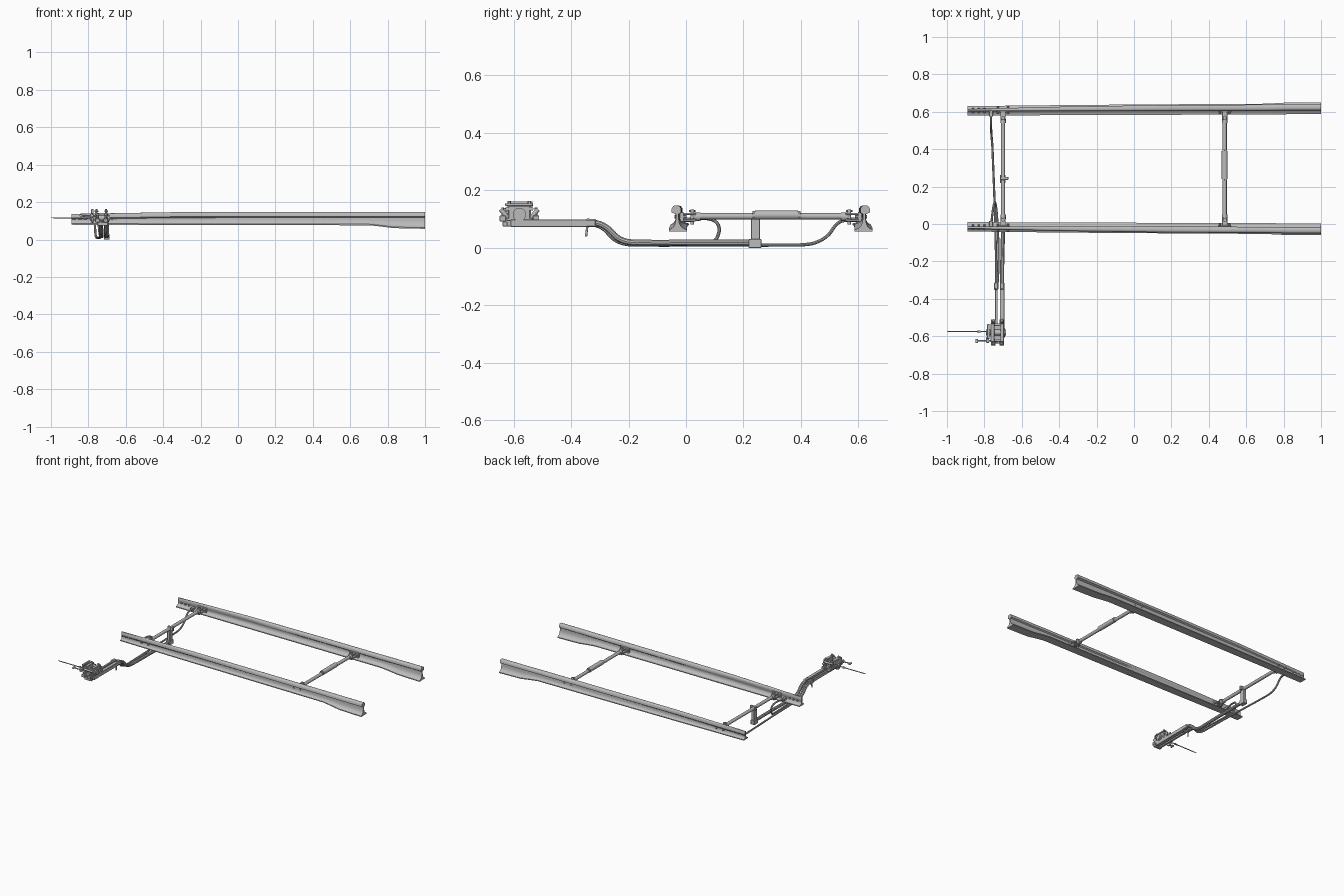
import bpy, bmesh, math
from mathutils import Vector

cube = bpy.data.objects.get("Cube")
if cube:
    bpy.data.objects.remove(cube, do_unlink=True)

steel = bpy.data.materials.new("grey steel")
steel.use_nodes = True
STEEL = (0.5, 0.5, 0.5, 1)
steel.diffuse_color = STEEL
bsdf = next(n for n in steel.node_tree.nodes if n.type == 'BSDF_PRINCIPLED')
bsdf.inputs["Base Color"].default_value = STEEL


def smooth_active(ob, angle=35):
    bpy.ops.object.select_all(action='DESELECT')
    ob.select_set(True)
    bpy.context.view_layer.objects.active = ob
    bpy.ops.object.shade_smooth_by_angle(angle=math.radians(angle))


def finish(name, bm, smooth=True):
    bmesh.ops.recalc_face_normals(bm, faces=bm.faces)
    mesh = bpy.data.meshes.new(name)
    bm.to_mesh(mesh)
    bm.free()
    mesh.materials.append(steel)
    ob = bpy.data.objects.new(name, mesh)
    bpy.context.collection.objects.link(ob)
    if smooth:
        smooth_active(ob)


def box(name, x, y, z, bevel=0.0015):
    """Box from its (low, high) limits on each axis."""
    bm = bmesh.new()
    bmesh.ops.create_cube(bm, size=1)
    for v in bm.verts:
        v.co = [lim[0] if c < 0 else lim[1] for c, lim in zip(v.co, (x, y, z))]
    bmesh.ops.bevel(bm, geom=bm.edges[:], offset=bevel, segments=1, affect='EDGES')
    finish(name, bm, False)


def rod(name, a, b, r, r2=None, sides=16):
    """Cylinder or cone between two points."""
    a, b = Vector(a), Vector(b)
    bm = bmesh.new()
    bmesh.ops.create_cone(bm, cap_ends=True, segments=sides, radius1=r,
                          radius2=r if r2 is None else r2, depth=(b - a).length)
    q = (b - a).to_track_quat('Z', 'Y')
    for v in bm.verts:
        v.co = q @ v.co + (a + b) / 2
    finish(name, bm, sides > 6)


def bent_rod(name, points, r):
    """Round bar swept along a smooth path."""
    cu = bpy.data.curves.new(name, 'CURVE')
    cu.dimensions = '3D'
    cu.bevel_depth, cu.bevel_resolution, cu.resolution_u = r, 3, 6
    cu.use_fill_caps = True
    sp = cu.splines.new('BEZIER')
    sp.bezier_points.add(len(points) - 1)
    for p, co in zip(sp.bezier_points, points):
        p.co = co
        p.handle_left_type = p.handle_right_type = 'AUTO'
    cu.materials.append(steel)
    ob = bpy.data.objects.new(name, cu)
    bpy.context.collection.objects.link(ob)
    bpy.ops.object.select_all(action='DESELECT')
    ob.select_set(True)
    bpy.context.view_layer.objects.active = ob
    bpy.ops.object.convert(target='MESH')
    smooth_active(bpy.context.view_layer.objects.active)


# Rail sections: x, bottom, top, foot in/out, web in/out, head in/out
STATIONS = [
    (-0.89, .079, .137, -.010, .040, .013, .024, .013, .025),
    (-0.35, .078, .146, -.008, .046, .018, .030, .013, .038),
    (0.20, .077, .147, -.006, .050, .021, .034, .014, .046),
    (0.70, .076, .147, -.005, .053, .023, .036, .015, .048),
    (0.76, .070, .147, -.004, .056, .024, .036, .016, .049),
    (0.83, .061, .147, -.003, .060, .026, .035, .017, .050),
    (1.00, .057, .147, -.003, .060, .026, .035, .017, .050),
]
# Web fillet from foot edge to web: fraction of foot width, fraction of height
FILLET = [(1, 0), (.55, .1), (.25, .25), (.08, .45), (0, .7)]


def section(s):
    x, lo, hi, f0, f1, w0, w1, h0, h1 = s
    c = (h1 - h0) * 0.15
    edge, under = lo + .006, hi - .024
    neck = under - .006
    outer = [(w1 + (f1 - w1) * u, edge + (neck - edge) * v) for u, v in FILLET]
    inner = [(w0 + (f0 - w0) * u, edge + (neck - edge) * v) for u, v in FILLET]
    head = [(w1, neck), (h1, under), (h1, hi - 2 * c), (h1 - c, hi - .5 * c), (h1 - 2 * c, hi),
            (h0 + 2 * c, hi), (h0 + c, hi - .5 * c), (h0, hi - 2 * c), (h0, under), (w0, neck)]
    return x, [(f0, lo), (f1, lo)] + outer + head + inner[::-1]


def rail(name, place):
    bm = bmesh.new()
    rings = []
    for s in STATIONS:
        x, pts = section(s)
        rings.append([bm.verts.new((x, place(t), z)) for t, z in pts])
    n = len(rings[0])
    for a, b in zip(rings, rings[1:]):
        for i in range(n):
            j = (i + 1) % n
            bm.faces.new((a[i], a[j], b[j], b[i]))
    bm.faces.new(rings[0])
    bm.faces.new(rings[-1])
    finish(name, bm)


def span(f, a, b):
    return tuple(sorted((f(a), f(b))))


# Two mirrored blade rails with their rod brackets and bolts
SIDES = {"front": lambda t: -t, "rear": lambda t: 0.59 + t}
for side, place in SIDES.items():
    rail(side + "_rail", place)
    for end, x in (("toe", -0.70), ("heel", 0.485)):
        tag = f"{side}_{end}"
        box(tag + "_bracket_plate", (x - .035, x + .035), span(place, .022, .008), (.09, .125))
        for i, z in enumerate((.096, .118)):
            box(f"{tag}_bracket_lug_{i}", (x - .014, x + .014), span(place, .012, -.034),
                (z - .004, z + .004))
        rod(tag + "_bracket_pin", (x, place(-.022), .082), (x, place(-.022), .134), .006)
        rod(tag + "_pin_nut", (x, place(-.022), .124), (x, place(-.022), .131), .011, sides=6)
        rod(tag + "_rod_collar", (x, place(-.028), .108), (x, place(-.050), .108), .015)
        for dx in (-.026, .026):
            rod(tag + "_bolt", (x + dx, place(.040), .108), (x + dx, place(-.002), .108), .006, sides=6)
    for x in (-0.86, -0.83, -0.80):
        rod(side + "_web_bolt", (x, place(.029), .108), (x, place(.004), .108), .006, sides=6)
    box(side + "_detector_lug", (-.775, -.755), span(place, .016, -.016), (.090, .106))

# Cross rods, the heel one with a turnbuckle sleeve
for name, x in (("toe_cross_rod", -0.70), ("heel_cross_rod", 0.485)):
    rod(name, (x, .025, .110), (x, .565, .110), .011)
rod("turnbuckle_sleeve", (.485, .240, .114), (.485, .390, .114), .016)
for y0, y1 in ((.232, .24), (.39, .398)):
    rod("turnbuckle_nut", (.485, y0, .114), (.485, y1, .114), .014, sides=6)

# Drop arm linking the toe rod with the low drive rod
box("drop_arm", (-.710, -.690), (.226, .258), (.012, .102))
box("drop_arm_clamp", (-.716, -.672), (.236, .252), (.098, .124))
box("drop_arm_foot", (-.716, -.686), (.218, .262), (.0, .030))
bent_rod("drive_rod", [(-.70, .25, .018), (-.70, .02, .018), (-.703, -.15, .018), (-.704, -.19, .019),
                       (-.705, -.23, .030), (-.705, -.285, .076), (-.705, -.32, .087),
                       (-.705, -.37, .086)], .011)

# Detector rods from each rail
bent_rod("long_detector_rod", [(-.765, .575, .097), (-.765, .535, .090), (-.763, .49, .040),
                               (-.760, .45, .018), (-.757, .41, .011), (-.755, .36, .010),
                               (-.745, .10, .010), (-.738, -.16, .010), (-.737, -.20, .011),
                               (-.736, -.245, .025), (-.736, -.295, .070), (-.736, -.34, .083)], .006)
bent_rod("short_detector_rod", [(-.762, .01, .098), (-.752, .09, .098), (-.746, .112, .08),
                                (-.742, .112, .045), (-.738, .095, .022), (-.734, .06, .016),
                                (-.724, -.15, .015), (-.724, -.20, .016), (-.724, -.24, .030),
                                (-.728, -.285, .078), (-.73, -.34, .088)], .006)

# Straight bars leading to the lock
box("drive_bar", (-.717, -.693), (-.61, -.345), (.072, .098))
box("detector_bar", (-.743, -.729), (-.63, -.345), (.074, .096))
box("bar_tail", (-.75, -.695), (-.638, -.622), (.074, .092))
for x in (-.737, -.705):
    box("bar_joint", (x - .012, x + .012), (-.352, -.312), (.072, .100), .004)
    rod("joint_pin", (x, -.348, .040), (x, -.340, .102), .004)

# Lock body: two upright frames, clamps, rollers and a narrow top plate
for x in (-.757, -.705):
    box("lock_frame", (x - .007, x + .007), (-.62, -.54), (.096, .148), .004)
    box("lock_top_strip", (x - .010, x + .010), (-.63, -.532), (.146, .155))
    for y in (-.615, -.545):
        rod("lock_top_bolt", (x, y, .142), (x, y, .163), .006, sides=6)
box("lock_base", (-.764, -.698), (-.625, -.535), (.094, .104))
for s in (-1, 1):
    y = -.58 + s * .042
    rod("lock_cross_bar", (-.765, y, .136), (-.695, y, .136), .007)
    y = -.58 + s * .058
    for x in (-.752, -.707):
        rod("lock_side_arm", (x, y - s * .018, .104), (x, y + s * .007, .134), .008)
        box("lock_clamp", (x - .012, x + .012), (y - .011, y + .011), (.092, .112))
        rod("lock_clamp_bolt", (x, y, .10), (x, y, .140), .005, sides=6)
rod("lock_dial", (-.79, -.58, .116), (-.685, -.58, .116), .015, sides=24)
rod("lock_dial_rim", (-.782, -.58, .116), (-.772, -.58, .116), .027, sides=24)
rod("lock_hub", (-.70, -.58, .116), (-.690, -.58, .116), .023, sides=24)
box("lock_side_plate", (-.785, -.772), (-.615, -.535), (.134, .162))

# Levers sticking out of the lock
rod("pointer_shaft", (-.78, -.575, .116), (-.98, -.575, .116), .003)
rod("pointer_tip", (-.98, -.575, .116), (-1.0, -.575, .116), .003, .001)
rod("pointer_collar", (-.82, -.575, .116), (-.845, -.575, .116), .007, .003)
rod("side_lever", (-.75, -.625, .128), (-.84, -.625, .128), .004)
rod("side_lever_knob", (-.84, -.635, .128), (-.84, -.615, .128), .007)
box("lever_bracket", (-.79, -.774), (-.635, -.605), (.118, .138))
